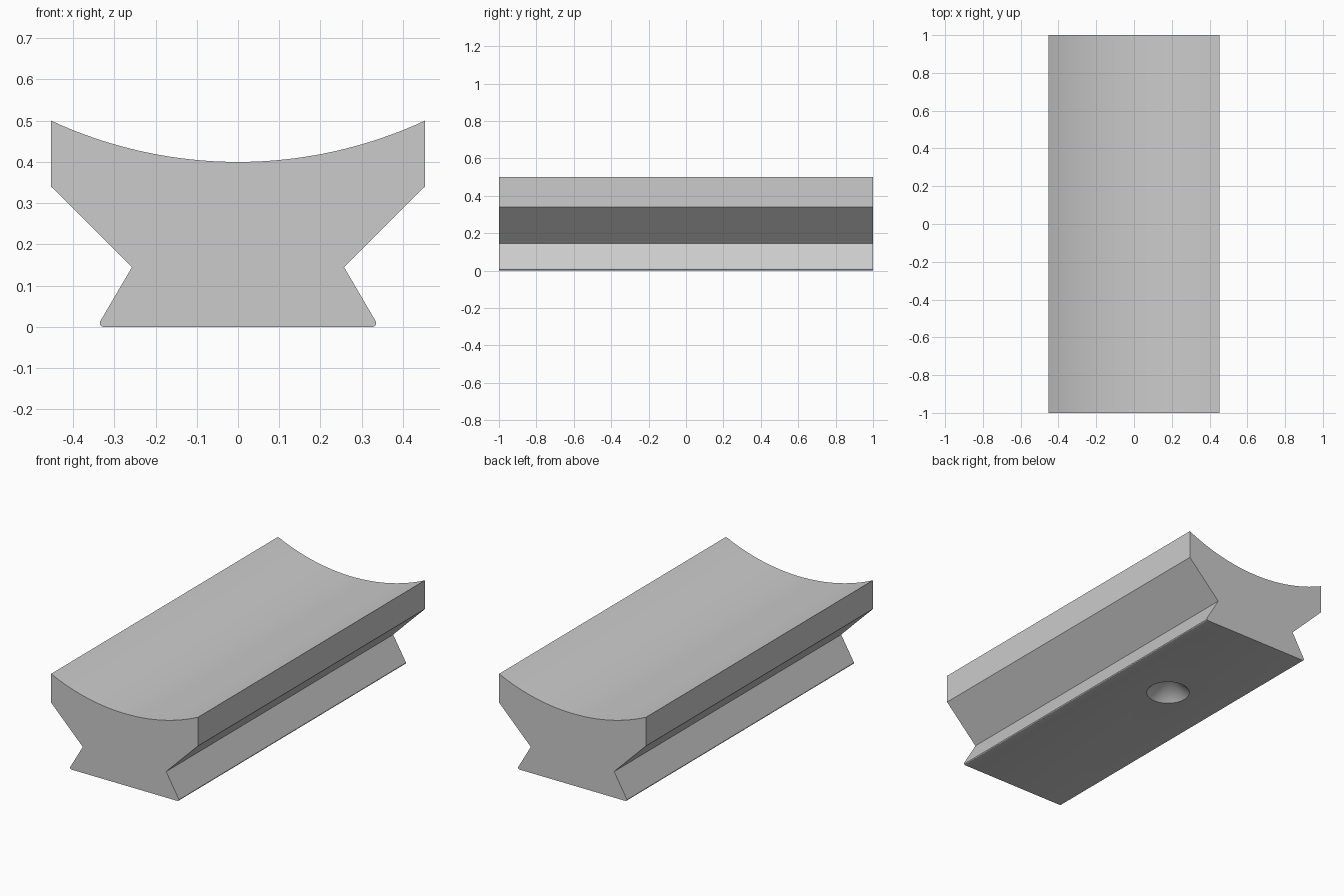
import bpy, bmesh, math

if "Cube" in bpy.data.objects:
    bpy.data.objects.remove(bpy.data.objects["Cube"])

grey = bpy.data.materials.new("plain_grey")
grey.diffuse_color = (0.6, 0.6, 0.6, 1)
grey.use_nodes = True
grey.node_tree.nodes["Principled BSDF"].inputs["Base Color"].default_value = grey.diffuse_color

HALF_W, RIM_Z, SAG, HALF_L = 0.453, 0.5, 0.1, 1.0
ARC_SEGMENTS = 32

# Cross-section, right half: foot, waist, flared shoulder
side = [(0.327, 0), (0.332, 0.002), (0.335, 0.006), (0.335, 0.012),
        (0.257, 0.145), (HALF_W, 0.34)]

# Concave cradle arc from the right rim to the left rim
radius = (HALF_W ** 2 + SAG ** 2) / (2 * SAG)
span = math.asin(HALF_W / radius)
arc = []
for i in range(ARC_SEGMENTS + 1):
    a = span * (1 - 2 * i / ARC_SEGMENTS)
    arc.append((radius * math.sin(a), RIM_Z - SAG + radius * (1 - math.cos(a))))

profile = side + arc + [(-x, z) for x, z in reversed(side)]

# Extrude the cross-section along the length
bm = bmesh.new()
end = bm.faces.new([bm.verts.new((x, -HALF_L, z)) for x, z in profile])
out = bmesh.ops.extrude_face_region(bm, geom=[end], use_keep_orig=True)
for v in out["geom"]:
    if isinstance(v, bmesh.types.BMVert):
        v.co.y = HALF_L
bmesh.ops.recalc_face_normals(bm, faces=bm.faces)
mesh = bpy.data.meshes.new("cradle_rail")
bm.to_mesh(mesh)
bm.free()
rail = bpy.data.objects.new("cradle_rail", mesh)
bpy.context.collection.objects.link(rail)
mesh.materials.append(grey)

# Conical dimple in the underside (cutter runs a little below the base)
R, DEPTH, EXTRA = 0.113, 0.11, 0.02
bpy.ops.mesh.primitive_cone_add(vertices=48, radius1=R * (DEPTH + EXTRA) / DEPTH, radius2=0,
                                depth=DEPTH + EXTRA, location=(0, 0.28, (DEPTH - EXTRA) / 2))
cutter = bpy.context.object
cutter.name = "dimple_cutter"
cutter.data.materials.append(grey)
cutter.hide_render = True

bpy.ops.object.select_all(action='DESELECT')
rail.select_set(True)
bpy.context.view_layer.objects.active = rail
cut = rail.modifiers.new("dimple", 'BOOLEAN')
cut.operation = 'DIFFERENCE'
cut.solver = 'EXACT'
cut.object = cutter
bpy.ops.object.modifier_apply(modifier=cut.name)
bpy.data.objects.remove(cutter)

bpy.ops.object.shade_smooth_by_angle(angle=math.radians(30))
